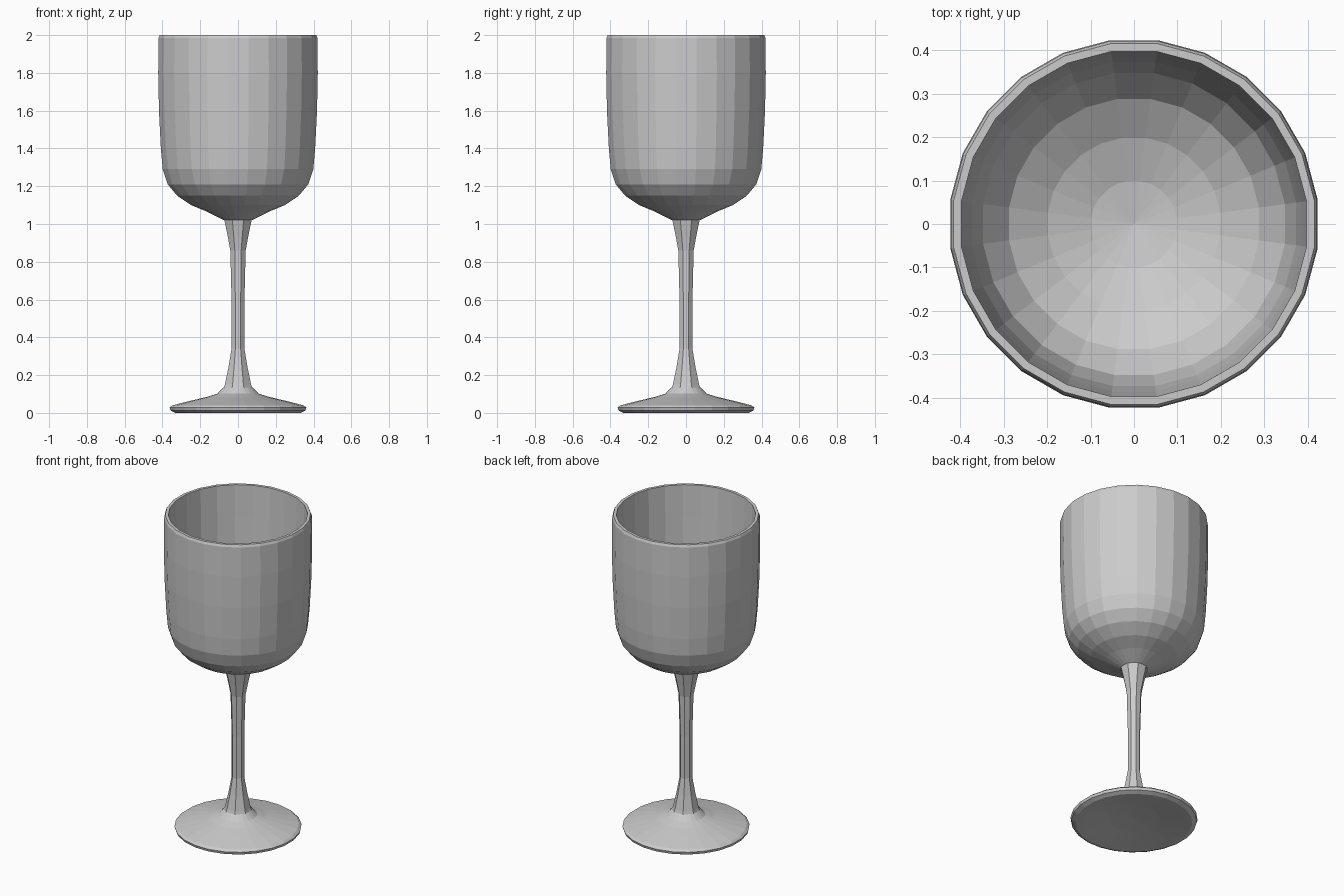
import bpy, bmesh, math


def lathe(name, profile, sides):
    """Revolve (radius, z) points around z; a zero radius closes to a point."""
    bm = bmesh.new()
    rings = []
    for r, z in profile:
        if r == 0:
            rings.append([bm.verts.new((0, 0, z))] * sides)
        else:
            rings.append([bm.verts.new((r * math.cos(a), r * math.sin(a), z))
                          for a in (2 * math.pi * (i + 0.5) / sides for i in range(sides))])
    for lower, upper in zip(rings, rings[1:]):
        for i in range(sides):
            j = (i + 1) % sides
            corners = [lower[i], lower[j], upper[j], upper[i]]
            bm.faces.new(list(dict.fromkeys(corners)))
    bm.normal_update()
    mesh = bpy.data.meshes.new(name)
    bm.to_mesh(mesh)
    bm.free()
    obj = bpy.data.objects.new(name, mesh)
    bpy.context.collection.objects.link(obj)
    return obj


# Bowl: outer wall up to the rim, then down the inside to the floor
lathe("bowl", [
    (0.075, 1.02), (0.165, 1.065), (0.25, 1.10), (0.325, 1.15), (0.375, 1.21),
    (0.402, 1.29), (0.412, 1.40), (0.422, 1.60), (0.426, 1.80), (0.424, 1.985),
    (0.418, 2.0), (0.400, 2.0), (0.395, 1.80), (0.388, 1.55), (0.376, 1.36),
    (0.350, 1.25), (0.290, 1.17), (0.200, 1.115), (0.100, 1.08), (0, 1.065),
], 24)

# Stem: slim octagonal shaft flaring at both ends
lathe("stem", [
    (0.085, 0.12), (0.075, 0.15), (0.055, 0.24), (0.037, 0.34),
    (0.037, 0.60), (0.044, 0.86), (0.060, 0.94), (0.079, 1.025),
], 8)

# Foot: shallow domed disc with a slightly hollow underside
lathe("foot", [
    (0, 0.035), (0.15, 0.025), (0.30, 0.004), (0.335, 0.0), (0.360, 0.012),
    (0.365, 0.028), (0.350, 0.04), (0.25, 0.065), (0.165, 0.085),
    (0.110, 0.102), (0.078, 0.135),
], 24)
